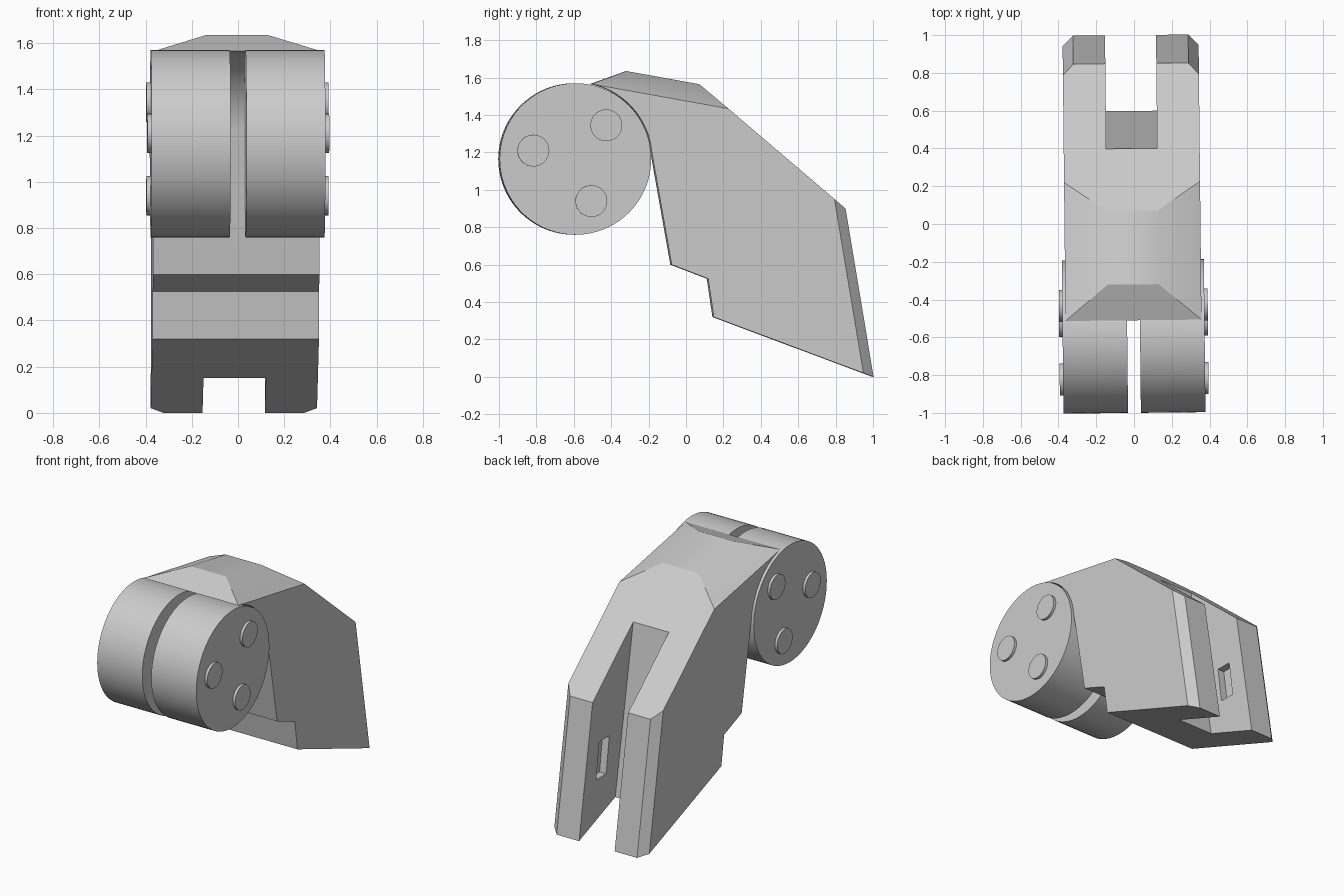
import bpy, bmesh, math
from mathutils import Matrix, Vector

if "Cube" in bpy.data.objects:
    bpy.data.objects.remove(bpy.data.objects["Cube"], do_unlink=True)

grey = bpy.data.materials.new("plain_grey")
grey.use_nodes = True
grey.diffuse_color = (0.6, 0.6, 0.6, 1)
grey.node_tree.nodes["Principled BSDF"].inputs["Base Color"].default_value = (0.6, 0.6, 0.6, 1)

# the whole assembly sits very slightly turned and off centre
PLACE = Matrix.Rotation(math.radians(0.6), 4, 'Z') @ Matrix.Translation((-0.008, 0, 0))
HUB_Y, HUB_Z, HUB_R = -0.595, 1.165, 0.405


def finish(name, bm, place=True):
    bmesh.ops.recalc_face_normals(bm, faces=bm.faces)
    mesh = bpy.data.meshes.new(name)
    bm.to_mesh(mesh)
    bm.free()
    mesh.materials.append(grey)
    ob = bpy.data.objects.new(name, mesh)
    bpy.context.collection.objects.link(ob)
    if place:
        mesh.transform(PLACE)
    return ob


def prism(profile, half):
    """Side profile (y, z) extruded symmetrically across x."""
    bm = bmesh.new()
    face = bm.faces.new([bm.verts.new((-half, y, z)) for y, z in profile])
    out = bmesh.ops.extrude_face_region(bm, geom=[face])["geom"]
    verts = [g for g in out if isinstance(g, bmesh.types.BMVert)]
    bmesh.ops.translate(bm, verts=verts, vec=(2 * half, 0, 0))
    return bm


def slice_off(bm, a, b, c):
    """Cut away what lies outside the plane abc, on both sides."""
    for s in (1, -1):
        p, q, r = (Vector((s * v[0], v[1], v[2])) for v in (a, b, c))
        n = (q - p).cross(r - p).normalized()
        if n.x * s < 0:
            n.negate()
        geom = bm.verts[:] + bm.edges[:] + bm.faces[:]
        bmesh.ops.bisect_plane(bm, geom=geom, dist=1e-4, plane_co=p,
                               plane_no=n, clear_outer=True)
        rim = [e for e in bm.edges if e.is_boundary]
        bmesh.ops.holes_fill(bm, edges=rim, sides=0)


def smooth(ob, angle=30):
    bpy.ops.object.select_all(action='DESELECT')
    ob.select_set(True)
    bpy.context.view_layer.objects.active = ob
    bpy.ops.object.shade_smooth_by_angle(angle=math.radians(angle))


def cylinder(name, y, z, radius, x0, x1, segments):
    bm = bmesh.new()
    bmesh.ops.create_cone(bm, cap_ends=True, segments=segments, radius1=radius,
                          radius2=radius, depth=abs(x1 - x0))
    bm.transform(Matrix.Translation(((x0 + x1) / 2, y, z)) @ Matrix.Rotation(math.pi / 2, 4, 'Y'))
    smooth(finish(name, bm))


# body: curved seat for the discs, stepped underside, sloping back
profile = [(-0.32, 1.635), (0.07, 1.565), (0.85, 0.9), (1.0, 0.0), (0.145, 0.32),
           (0.115, 0.525), (-0.08, 0.6)]
for i in range(25):
    a = math.radians(5 + 73 * i / 24)
    profile.append((HUB_Y + (HUB_R + 0.005) * math.cos(a), HUB_Z + (HUB_R + 0.005) * math.sin(a)))
front_lip = profile[-1]
bm = prism(profile, 0.36)
# sloping shoulders, then the chamfers on the back corners
slice_off(bm, (0.36, *front_lip), (0.135, -0.32, 1.635), (0.135, 0.07, 1.565))
slice_off(bm, (0.305, 0.85, 0.9), (0.305, 1.0, 0.0), (0.36, 0.79, 0.95))
body = finish("body", bm, place=False)

# slot between the prongs, and the recess in each inner wall
slot = prism([(0.344, 1.6), (0.66, -0.2), (1.3, -0.2), (1.3, 1.6)], 0.135)
recess = prism([(0.665, 0.6), (0.775, 0.6), (0.81, 0.35), (0.70, 0.35)], 0.185)
for name, cutter_bm in (("slot_cutter", slot), ("recess_cutter", recess)):
    cutter = finish(name, cutter_bm, place=False)
    cutter.hide_render = True
    mod = body.modifiers.new(name, 'BOOLEAN')
    mod.operation = 'DIFFERENCE'
    mod.solver = 'EXACT'
    mod.object = cutter
    bpy.context.view_layer.objects.active = body
    bpy.ops.object.modifier_apply(modifier=name)
    bpy.data.objects.remove(cutter, do_unlink=True)
body.data.transform(PLACE)
smooth(body)

# paired discs with three round studs on each outer face
for side, s in (("left", 1), ("right", -1)):
    cylinder(side + "_disc", HUB_Y, HUB_Z, HUB_R, s * 0.034, s * 0.376, 96)
    for i, (y, z) in enumerate([(-0.82, 1.21), (-0.43, 1.345), (-0.51, 0.94)]):
        cylinder(f"{side}_stud_{i + 1}", y, z, 0.085, s * 0.36, s * 0.394, 32)
